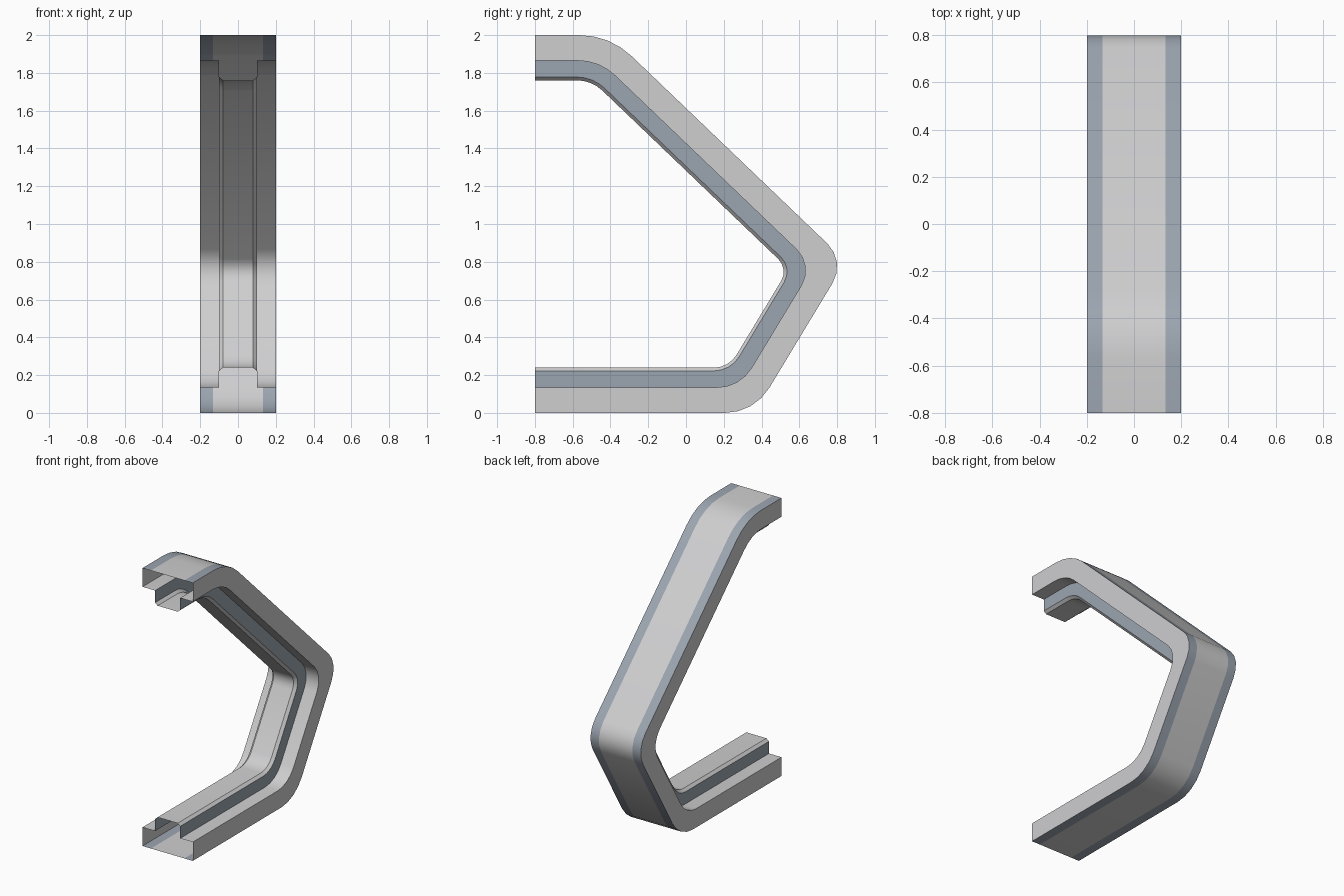
import bpy, bmesh, math
from mathutils import Vector

if "Cube" in bpy.data.objects:
    bpy.data.objects.remove(bpy.data.objects["Cube"])


def material(name, rgb):
    m = bpy.data.materials.new(name)
    m.diffuse_color = (*rgb, 1.0)
    m.use_nodes = True
    m.node_tree.nodes["Principled BSDF"].inputs["Base Color"].default_value = m.diffuse_color
    return m


grey = material("light grey", (0.62, 0.62, 0.63))
blue = material("blue grey", (0.33, 0.375, 0.435))

# Sharp outer centreline in (y, z), from the top front end to the bottom front end
PATH = [Vector(p) for p in ((-0.8, 2.0), (-0.404, 2.0), (0.846, 0.803), (0.361, 0.0), (-0.8, 0.0))]
SEGS = 4

# Half cross-section: (x, depth inward, rounding length at each of the three corners)
HALF = [
    (0.133, 0.0, (0.16, 0.135, 0.155)),
    (0.2, 0.0, (0.16, 0.135, 0.155)),
    (0.2, 0.135, (0.115, 0.125, 0.12)),
    (0.1, 0.135, (0.115, 0.125, 0.12)),
    (0.1, 0.222, (0.085, 0.085, 0.09)),
    (0.08, 0.239, (0.08, 0.075, 0.08)),
]
PROFILE = HALF + [(-x, d, t) for x, d, t in reversed(HALF)]


def rail(depth, lengths):
    """Path offset inward with mitred corners, each rounded by an arc."""
    dirs = [(b - a).normalized() for a, b in zip(PATH, PATH[1:])]
    norms = [Vector((d.y, -d.x)) for d in dirs]
    pts = [PATH[0] + norms[0] * depth]
    for i in range(1, 4):
        n = norms[i - 1] + norms[i]
        corner = PATH[i] + n * (2 * depth / n.length_squared)
        half = dirs[i - 1].angle(dirs[i]) / 2
        t = lengths[i - 1]
        radius = t / math.tan(half)
        start = corner - dirs[i - 1] * t
        centre = start + norms[i - 1] * radius
        for k in range(SEGS + 1):
            a = 2 * half * k / SEGS
            pts.append(centre - norms[i - 1] * radius * math.cos(a)
                       + dirs[i - 1] * radius * math.sin(a))
    pts.append(PATH[-1] + norms[-1] * depth)
    return pts


# Open-ended hollow frame: sweep the stepped section along the path
bm = bmesh.new()
rails = [[bm.verts.new((x, p.x, p.y)) for p in rail(d, t)] for x, d, t in PROFILE]
count = len(PROFILE)
for i in range(count):
    a, b = rails[i], rails[(i + 1) % count]
    (x0, d0, _), (x1, d1, _) = PROFILE[i], PROFILE[(i + 1) % count]
    edge_strip = d0 == d1 == 0 and x0 * x1 > 0
    step_wall = abs(x0) == abs(x1) == 0.1
    for j in range(len(a) - 1):
        f = bm.faces.new((a[j], a[j + 1], b[j + 1], b[j]))
        f.material_index = 1 if edge_strip or step_wall else 0
bmesh.ops.recalc_face_normals(bm, faces=bm.faces)
# Outermost back face must point toward +y
outer = max(bm.faces, key=lambda f: f.calc_center_median().y)
if outer.normal.y < 0:
    bmesh.ops.reverse_faces(bm, faces=bm.faces)

mesh = bpy.data.meshes.new("angled_frame")
bm.to_mesh(mesh)
bm.free()
mesh.materials.append(grey)
mesh.materials.append(blue)
frame = bpy.data.objects.new("angled_frame", mesh)
bpy.context.collection.objects.link(frame)
bpy.context.view_layer.objects.active = frame
frame.select_set(True)
bpy.ops.object.shade_smooth_by_angle(angle=math.radians(30))
